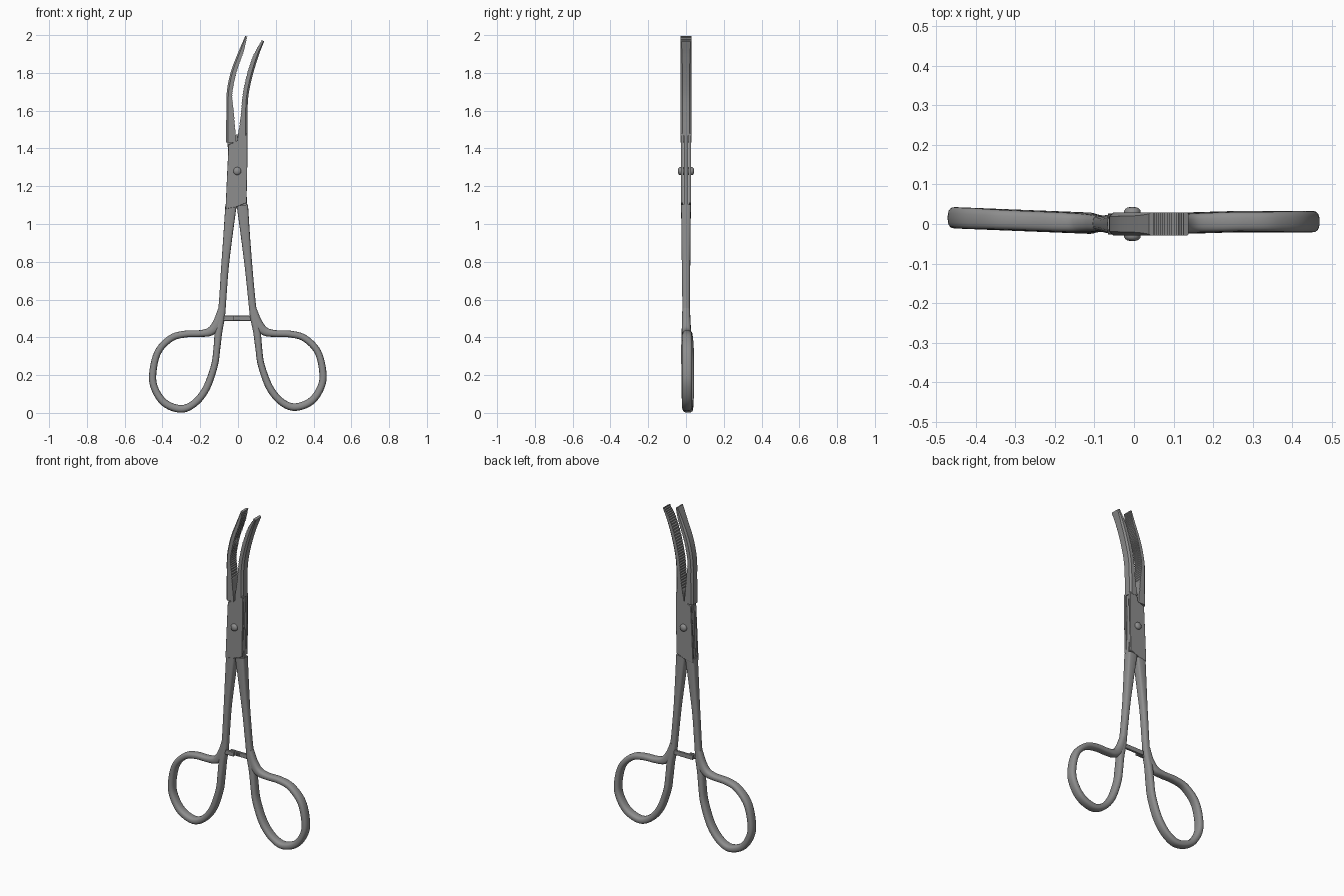
import bpy, bmesh, math
from mathutils import Vector

cube = bpy.data.objects.get("Cube")
if cube:
    bpy.data.objects.remove(cube)

steel = bpy.data.materials.new("brushed steel grey")
steel.use_nodes = True
GREY = (0.27, 0.27, 0.27, 1)
steel.diffuse_color = GREY
steel.node_tree.nodes["Principled BSDF"].inputs["Base Color"].default_value = GREY


def clamp(t):
    return max(0.0, min(1.0, t))


def finish(name, bm, angle=35, bevel=0):
    bmesh.ops.recalc_face_normals(bm, faces=bm.faces)
    mesh = bpy.data.meshes.new(name)
    bm.to_mesh(mesh)
    bm.free()
    mesh.materials.append(steel)
    ob = bpy.data.objects.new(name, mesh)
    bpy.context.collection.objects.link(ob)
    bpy.ops.object.select_all(action='DESELECT')
    ob.select_set(True)
    bpy.context.view_layer.objects.active = ob
    bpy.ops.object.shade_smooth_by_angle(angle=math.radians(angle))
    if bevel:
        mod = ob.modifiers.new("bevel", 'BEVEL')
        mod.width, mod.segments = bevel, 2
    return ob


def spline(points, steps):
    """Catmull-Rom curve through (x, z, half width) points."""
    pts = [Vector(p) for p in points]
    pts = [2 * pts[0] - pts[1]] + pts + [2 * pts[-1] - pts[-2]]
    out = []
    for a, b, c, d in zip(pts, pts[1:], pts[2:], pts[3:]):
        for i in range(steps):
            t = i / steps
            out.append(0.5 * (2 * b + (c - a) * t + (2 * a - 5 * b + 4 * c - d) * t ** 2
                              + (3 * b - a - 3 * c + d) * t ** 3))
    return out + [pts[-2]]


def sweep(name, path, section, y_mid=lambda x, z: 0, angle=35):
    """Loft a section across the path; section gives (side, y) pairs."""
    bm = bmesh.new()
    rings = []
    for i, p in enumerate(path):
        tan = path[min(i + 1, len(path) - 1)] - path[max(i - 1, 0)]
        tan = Vector((tan.x, tan.y)).normalized()
        nx, nz = tan.y, -tan.x
        rings.append([bm.verts.new((p.x + nx * s, y_mid(p.x, p.y) + y, p.y + nz * s))
                      for s, y in section(i, p)])
    for a, b in zip(rings, rings[1:]):
        for j in range(len(a)):
            k = (j + 1) % len(a)
            bm.faces.new((a[j], a[k], b[k], b[j]))
    bm.faces.new(rings[0])
    bm.faces.new(rings[-1])
    return finish(name, bm, angle)


def plate(name, outline, y0, y1, bevel=0.002):
    """Flat outline in x, z extruded from y0 to y1."""
    bm = bmesh.new()
    face = bm.faces.new([bm.verts.new((x, y0, z)) for x, z in outline])
    new = bmesh.ops.extrude_face_region(bm, geom=[face])["geom"]
    bmesh.ops.translate(bm, vec=(0, y1 - y0, 0),
                        verts=[v for v in new if isinstance(v, bmesh.types.BMVert)])
    return finish(name, bm, 35, bevel)


# Handles: shank runs down, around the finger loop and back into the shank
HANDLE = [(-.037, 1.1, .03), (-.054, .93, .024), (-.07, .76, .02), (-.081, .6, .019),
          (-.089, .51, .02), (-.103, .43, .02), (-.112, .34, .018), (-.125, .25, .018),
          (-.168, .13, .019), (-.228, .053, .019), (-.3, .021, .02), (-.385, .05, .02),
          (-.437, .12, .019), (-.452, .2, .019), (-.425, .32, .018), (-.355, .395, .018),
          (-.28, .417, .018), (-.2, .42, .018), (-.145, .432, .023), (-.108, .475, .026),
          (-.088, .55, .017)]


def handle_section(i, p):
    depth = .02 + .007 * clamp((.55 - p.y) / .2) + .006 * clamp((p.y - .6) / .5)
    power = 2 / (2.6 + 2.5 * clamp((p.y - .8) / .3))
    out = []
    for k in range(20):
        c, s = math.cos(k * math.tau / 20), math.sin(k * math.tau / 20)
        out.append((math.copysign(abs(c) ** power, c) * p.z,
                    math.copysign(abs(s) ** power, s) * depth))
    return out


def mirrored(p):
    x, z, w = p
    return (-x - .002 - .012 * clamp((z - .4) / .4), z + .01 * clamp(1 - z / .4), w)


sweep("right_handle", spline(HANDLE, 6), handle_section,
      lambda x, z: .016 * clamp((-x - .06) / .4), 50)
sweep("left_handle", spline([mirrored(p) for p in HANDLE], 6), handle_section,
      lambda x, z: .006 * clamp((x - .06) / .2), 50)

# Jaws: chamfered on the outside, fine cross teeth on the gripping face
RIGHT_JAW = [(-.036, 1.432, .027), (-.041, 1.58, .021), (-.045, 1.68, .016), (-.033, 1.76, .016),
             (-.014, 1.83, .015), (.02, 1.92, .013), (.044, 1.993, .006)]
LEFT_JAW = [(.025, 1.47, .025), (.032, 1.58, .018), (.04, 1.685, .016), (.062, 1.79, .016),
            (.096, 1.895, .014), (.132, 1.97, .007)]


def jaw_section(inner):
    def section(i, p):
        w, d, c = p.z, .029, min(.01, p.z * .6)
        tooth = .003 * (i % 2) if p.y > 1.5 else 0
        pts = [(w - tooth, -d), (w - tooth, d), (-w + c, d), (-w, d - c),
               (-w, c - d), (-w + c, -d)]
        return [(s * inner, y) for s, y in pts]
    return section


sweep("right_jaw", spline(RIGHT_JAW, 14), jaw_section(1))
sweep("left_jaw", spline(LEFT_JAW, 14), jaw_section(-1))

# Box joint: two cheeks with the tongue of the other half passing between
CHEEK = [(-.066, 1.08), (-.01, 1.09), (.002, 1.095), (.045, 1.112), (.049, 1.3), (.05, 1.48),
         (0, 1.48), (-.004, 1.44), (-.05, 1.42), (-.056, 1.3)]
TONGUE = [(.002, 1.08), (.05, 1.08), (.043, 1.2), (.04, 1.34), (.046, 1.45), (.044, 1.475),
          (-.005, 1.475), (-.058, 1.45), (-.05, 1.36), (-.05, 1.22), (-.06, 1.09)]
for side, label in ((-1, "front"), (1, "back")):
    plate(label + "_joint_cheek", CHEEK, side * .013, side * .027)
plate("joint_tongue", TONGUE, -.0115, .0115)

# Pivot pin with domed heads, turned around the y axis
PIN = [(.001, -.043), (.012, -.042), (.018, -.038), (.021, -.033), (.021, -.026)]
PIN += [(r, -y) for r, y in reversed(PIN)]
bm = bmesh.new()
rings = [[bm.verts.new((-.004 + r * math.cos(k * math.tau / 24), y,
                        1.28 + r * math.sin(k * math.tau / 24))) for k in range(24)]
         for r, y in PIN]
for a, b in zip(rings, rings[1:]):
    for k in range(24):
        bm.faces.new((a[k], a[k - 1], b[k - 1], b[k]))
bm.faces.new(rings[0])
bm.faces.new(rings[-1])
finish("pivot_pin", bm, 50)


# Ratchet arms: overlapping bars with locking teeth between them
def ratchet(name, x0, x1, y0, y1, tooth_y, teeth_from):
    plate(name, [(x0, .487), (x1, .487), (x1, .515), (x0, .515)], y0, y1, .003)
    for k in range(3):
        x = teeth_from + k * .01
        plate(name + "_tooth", [(x, .49), (x + .006, .49), (x + .006, .512), (x, .512)],
              min(y0, tooth_y), max(y1, tooth_y), .001)


ratchet("right_ratchet_arm", -.085, -.02, -.015, -.001, .001, -.05)
ratchet("left_ratchet_arm", -.055, .08, .002, .016, .0, -.018)
